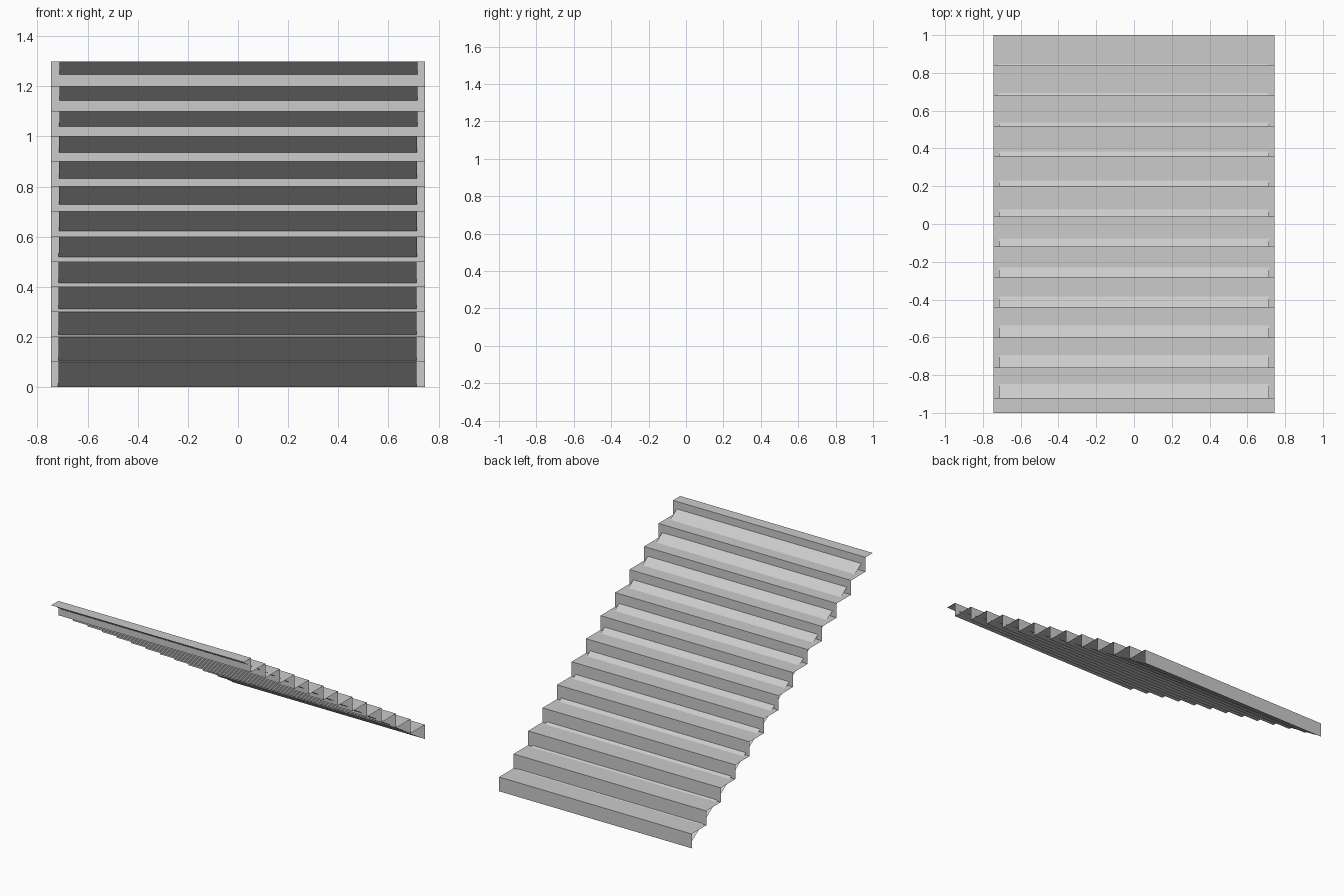
import bpy

if "Cube" in bpy.data.objects:
    bpy.data.objects.remove(bpy.data.objects["Cube"])

HALF_W = 0.745   # half width of the stairs
RUN, RISE, STEPS = 0.16, 0.1, 13


def sheet(name, verts, faces):
    mesh = bpy.data.meshes.new(name)
    mesh.from_pydata(verts, [], faces)
    obj = bpy.data.objects.new(name, mesh)
    bpy.context.collection.objects.link(obj)
    return obj


# Folded stair sheet: risers face +y, climbing towards -y
profile = [(1.0, 0.0)]
for k in range(1, STEPS + 1):
    profile.append((profile[-1][0], k * RISE))
    profile.append((max(1 - k * RUN, -1.0), k * RISE))
verts = [(x, y, z) for y, z in profile for x in (-HALF_W, HALF_W)]
faces = [(2 * i, 2 * i + 2, 2 * i + 3, 2 * i + 1) for i in range(len(profile) - 1)]
# wind so risers face +y and treads face up
sheet("stair_treads_and_risers", verts, [f[::-1] for f in faces])

# Flat sloping ramp sheet running through the steps, slightly skewed
sheet("sloping_ramp",
      [(-0.717, 1, 0), (0.711, 1, 0), (0.716, -1, 1.3), (-0.712, -1, 1.3)],
      [(0, 3, 2, 1)])
